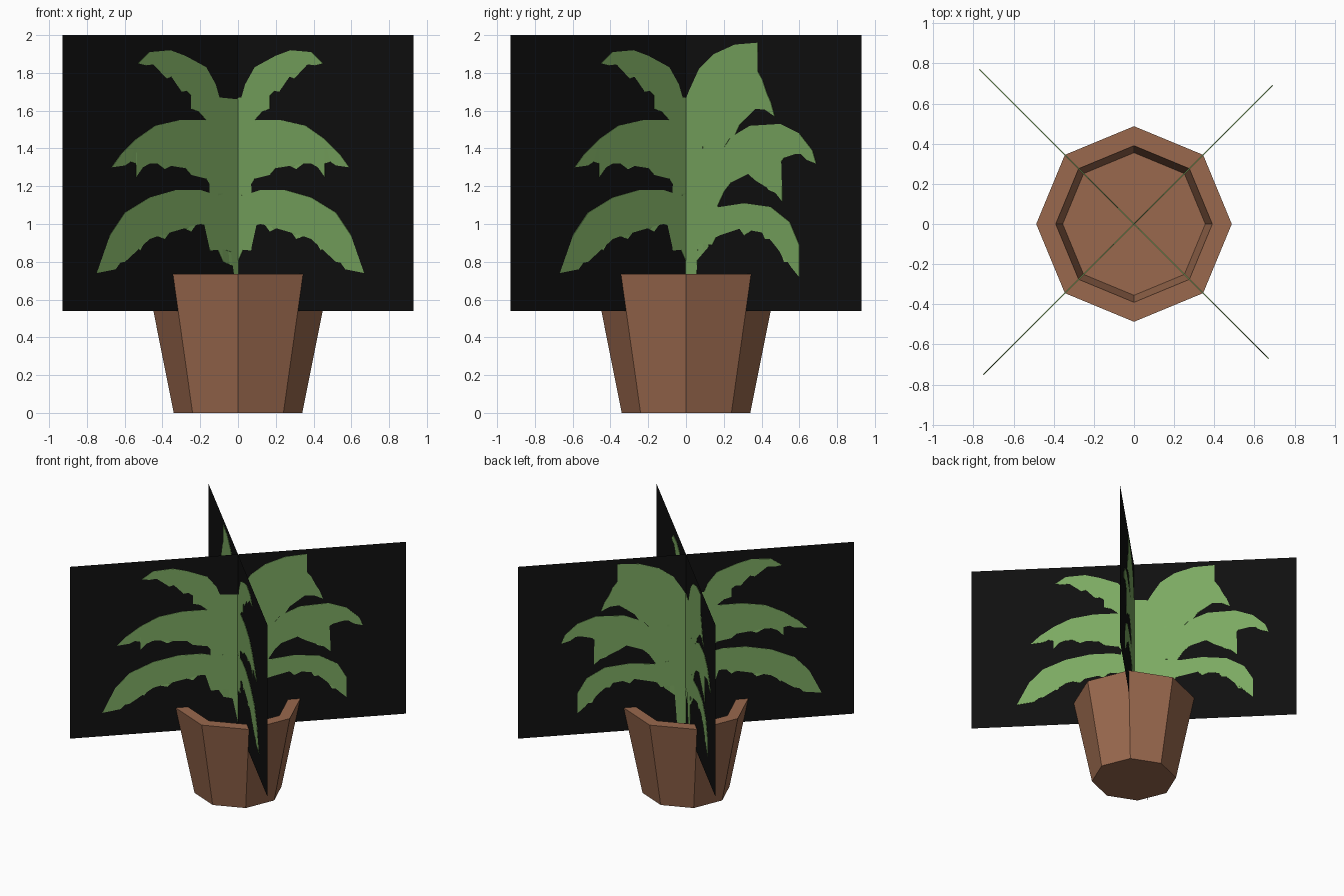
import bpy
import bmesh
import math
from mathutils import Vector

default_cube = bpy.data.objects.get("Cube")
if default_cube:
    bpy.data.objects.remove(default_cube, do_unlink=True)


def make_material(name, colour):
    material = bpy.data.materials.new(name)
    material.use_nodes = True
    rgba = (*colour, 1.0)
    material.diffuse_color = rgba
    material.node_tree.nodes["Principled BSDF"].inputs["Base Color"].default_value = rgba
    material.node_tree.nodes["Principled BSDF"].inputs["Roughness"].default_value = 0.9
    return material


terracotta = make_material("terracotta brown", (0.32, 0.14, 0.075))
leaf_green = make_material("leaf green", (0.20, 0.40, 0.12))
panel_black = make_material("panel black", (0.005, 0.005, 0.005))


def finish_object(name, bm, material):
    mesh = bpy.data.meshes.new(name)
    bm.to_mesh(mesh)
    bm.free()
    mesh.materials.append(material)
    obj = bpy.data.objects.new(name, mesh)
    bpy.context.collection.objects.link(obj)
    return obj


# Eight-sided pot: outer wall, flat rim, inner wall and soil as stacked rings
def build_pot(profile, sides=8):
    bm = bmesh.new()
    rings = []
    for radius, height in profile:
        angles = [math.tau * i / sides for i in range(sides)]
        rings.append([bm.verts.new((radius * math.cos(a), radius * math.sin(a), height))
                      for a in angles])
    for lower, upper in zip(rings, rings[1:]):
        for i in range(sides):
            j = (i + 1) % sides
            bm.faces.new((lower[i], lower[j], upper[j], upper[i]))
    bm.faces.new(list(reversed(rings[0])))
    bm.faces.new(rings[-1])
    return finish_object("pot", bm, terracotta)


build_pot([(0.34, 0), (0.487, 0.735), (0.39, 0.735), (0.355, 0.56)])


# Flat upright shape placed along a diagonal direction through the pot
def build_upright(name, outline, direction, material, thickness=0.0):
    bm = bmesh.new()
    verts = [bm.verts.new((direction.x * u, direction.y * u, z)) for u, z in outline]
    face = bm.faces.new(verts)
    bmesh.ops.triangulate(bm, faces=[face])
    obj = finish_object(name, bm, material)
    if thickness:
        solid = obj.modifiers.new("leaf thickness", "SOLIDIFY")
        solid.thickness = thickness
        solid.offset = 0.0
    return obj


# Ragged underside: each step along the edge gets a small notch cut upwards
def ragged(edge, notch=1.5):
    result = []
    for start, end in zip(edge, edge[1:]):
        result.append(start)
        result.append(((start[0] + end[0]) / 2, (start[1] + end[1]) / 2 + notch))
    result.append(edge[-1])
    return result


def frond(top_edge, underside):
    return top_edge + ragged(underside)


# Frond outlines in hundredths: top edge from base to tip, underside back to base
shapes = {}
shapes["upper_left_frond"] = frond(
    [(0, 166), (-10, 167), (-12, 174), (-17, 183), (-28, 189), (-36, 192), (-47, 191), (-53, 185)],
    [(-49, 184), (-41, 182), (-38, 177), (-33, 176), (-30, 170), (-25, 168),
     (-25, 161), (-17, 155), (0, 150)])
shapes["middle_left_frond"] = frond(
    [(0, 155), (-31, 155), (-44, 152), (-54, 145), (-62, 137), (-67, 130)],
    [(-60, 131), (-54, 132), (-54, 125), (-47, 132), (-39, 129), (-31, 130),
     (-25, 126), (-17, 124), (-12, 116), (0, 114)])
shapes["lower_left_frond"] = frond(
    [(0, 118), (-11, 115), (-20, 118), (-33, 118), (-47, 114), (-60, 106), (-68, 94),
     (-71, 80), (-75, 74)],
    [(-65, 76), (-60, 80), (-57, 88), (-52, 86), (-47, 92), (-39, 92), (-33, 97),
     (-25, 96), (-20, 100), (-16, 96), (-15, 86), (0, 84)])
shapes["upper_right_frond"] = frond(
    [(0, 166), (2, 171), (7, 182), (15, 190), (26, 195), (38, 196)],
    [(38, 191), (31, 186), (38, 181), (43, 169), (47, 157), (37, 161), (31, 155),
     (26, 147), (20, 140), (0, 140)])
shapes["middle_right_frond"] = frond(
    [(0, 140), (20, 140), (24, 146), (34, 152), (50, 153), (60, 148), (67, 139), (69, 132)],
    [(64, 134), (58, 137), (52, 135), (49, 128), (51, 120), (51, 112), (44, 118),
     (37, 123), (29, 127), (24, 122), (17, 110), (0, 108)])
shapes["lower_right_frond"] = frond(
    [(0, 112), (18, 109), (31, 111), (45, 109), (55, 101), (60, 89), (60, 72)],
    [(56, 77), (52, 80), (47, 89), (42, 92), (39, 96), (31, 94), (26, 98),
     (18, 94), (14, 89), (0, 87)])
shapes["stem"] = [
    (-14, 155), (-12, 116), (-16, 98), (-8, 80), (-1, 77), (0, 57), (5, 57),
    (5, 73), (6, 81), (12, 88), (17, 110), (20, 140), (10, 160), (0, 166)]

# Two crossed panels, each carrying the same leaf picture, one slid sideways
half_width, panel_bottom, panel_top = 0.93, 0.54, 2.0
rectangle = [(-half_width, panel_bottom), (half_width, panel_bottom),
             (half_width, panel_top), (-half_width, panel_top)]
crossings = [("first", Vector((1, 1)), 0.0), ("second", Vector((-1, 1)), 0.08)]

for label, direction, slide in crossings:
    build_upright(label + "_panel", rectangle, direction, panel_black)
    for part, points in shapes.items():
        outline = [(u / 100 + slide, z / 100) for u, z in points]
        build_upright(label + "_" + part, outline, direction, leaf_green, thickness=0.006)
